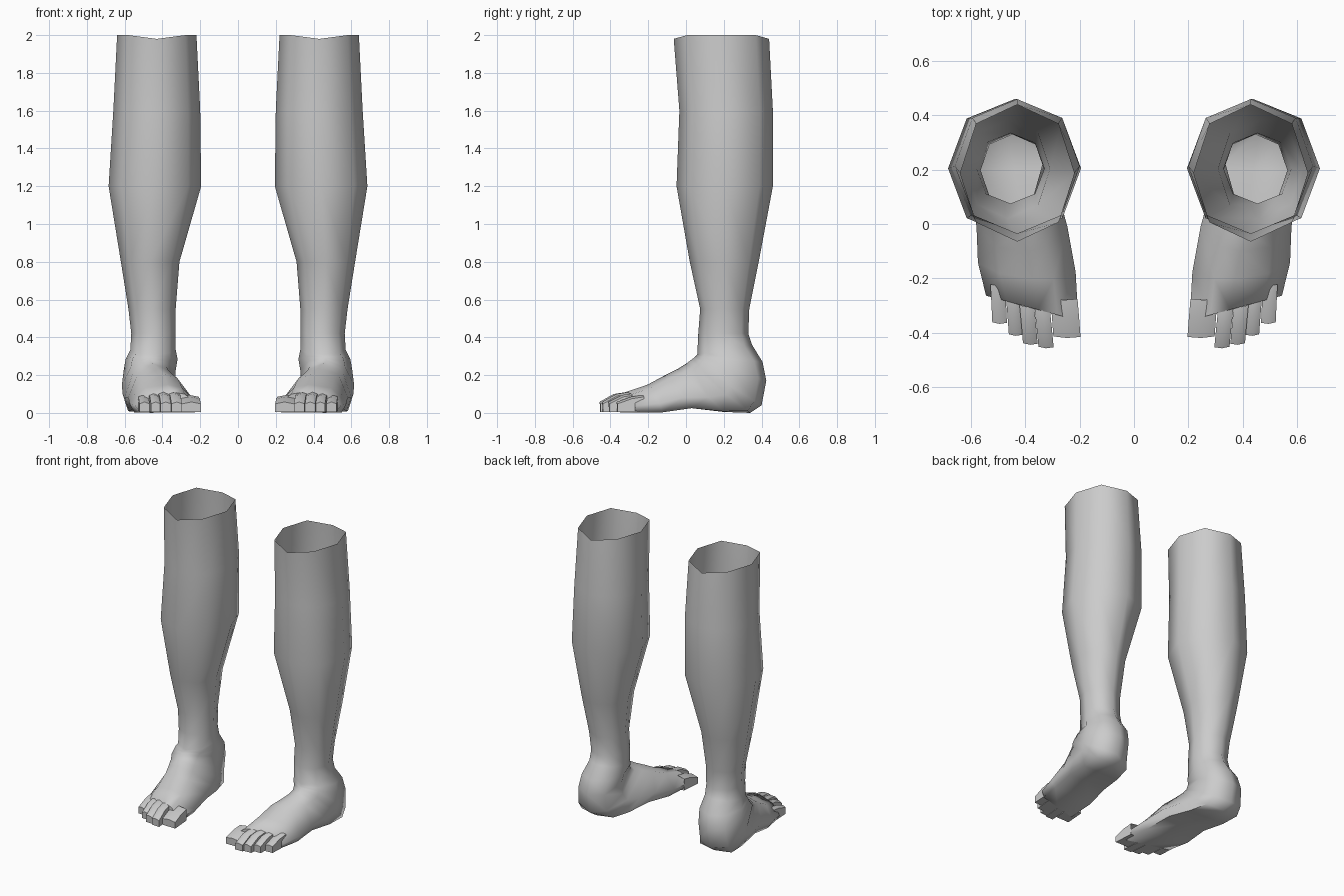
import bpy, bmesh, math

if "Cube" in bpy.data.objects:
    bpy.data.objects.remove(bpy.data.objects["Cube"])


def loft(bm, rings, cap_end=False):
    """Skin a list of equal-length point rings; optionally close the last one."""
    loops = [[bm.verts.new(p) for p in ring] for ring in rings]
    for a, b in zip(loops, loops[1:]):
        n = len(a)
        for i in range(n):
            bm.faces.new((a[i], a[(i + 1) % n], b[(i + 1) % n], b[i]))
    if cap_end:
        bm.faces.new(loops[-1])


def finish(name, bm, angle):
    """Make the object, mirror it to the other side and shade it."""
    bmesh.ops.recalc_face_normals(bm, faces=bm.faces)
    mesh = bpy.data.meshes.new(name)
    bm.to_mesh(mesh)
    bm.free()
    ob = bpy.data.objects.new(name, mesh)
    bpy.context.collection.objects.link(ob)
    ob.modifiers.new("mirror", 'MIRROR').use_mirror_merge = False
    bpy.ops.object.select_all(action='DESELECT')
    ob.select_set(True)
    bpy.context.view_layer.objects.active = ob
    bpy.ops.object.shade_smooth_by_angle(angle=math.radians(angle))


# Eight-sided section: u across, v from front/top to back/bottom
ROUND = [(0, 0), (.72, .14), (1, .5), (.72, .86), (0, 1)]
SOLE = [(-.12, 0), (.55, .12), (1, .68), (.86, 1), (0, 1)]


def section(fy, fz, by, bz, x0, x1, flat=0, skew=0):
    half = [(r[0] + (s[0] - r[0]) * flat, r[1] + (s[1] - r[1]) * flat)
            for r, s in zip(ROUND, SOLE)]
    outline = half + [(-u, v) for u, v in half[3:0:-1]]
    cx, w = (x0 + x1) / 2, (x1 - x0) / 2
    return [(cx + u * w, fy + (by - fy) * v + skew * u * w, fz + (bz - fz) * v)
            for u, v in outline]


# Shin and calf: height, front y, back y, inner x, outer x
shin = [
    (2.00, -.065, .44, .22, .64),
    (1.60, -.035, .46, .20, .66),
    (1.20, -.05, .46, .195, .685),
    (0.80, .02, .385, .31, .62),
    (0.55, .075, .335, .33, .58),
    (0.42, .065, .33, .33, .565),
]
# Heel and foot: top (y, z), bottom (y, z), inner x, outer x, flatness, skew
foot = [
    (.06, .31, .35, .36, .33, .57, 0, 0),
    (.05, .30, .405, .27, .32, .595, .1, 0),
    (.04, .29, .425, .17, .33, .605, .2, 0),
    (.02, .275, .40, .04, .33, .615, .3, 0),
    (0, .26, .34, 0, .31, .61, .7, 0),
    (-.04, .235, .20, .005, .28, .60, .9, 0),
    (-.10, .205, .03, .025, .245, .58, 1, 0),
    (-.20, .15, -.14, .003, .215, .575, 1, .1),
    (-.31, .112, -.31, .003, .205, .545, 1, .27),
]
rings = [section(f, z, b, z, x0, x1) for z, f, b, x0, x1 in shin]
for i in (0, 4):                       # rim dips at front and back
    x, y, z = rings[0][i]
    rings[0][i] = (x, y, z - .02)
rings += [section(*r) for r in foot]
bm = bmesh.new()
loft(bm, rings, cap_end=True)
finish("leg_and_foot", bm, 70)

# Toes: base x, tip x, tip y, half width, base height
bm = bmesh.new()
for bx, tx, ty, w, h in [(.258, .247, -.42, .05, .085),
                         (.338, .324, -.458, .028, .10),
                         (.395, .382, -.445, .027, .10),
                         (.447, .436, -.412, .025, .095),
                         (.502, .495, -.368, .027, .085)]:
    toe = []
    for t, dy, top in [(0, .14, h + .01), (.5, .075, h), (1, 0, .058)]:
        x = bx + (tx - bx) * t
        toe.append([(x - w, ty + dy + .004, .005), (x + w, ty + dy - .004 + .01, .005),
                    (x + w, ty + dy + .006, top - .01), (x, ty + dy, top),
                    (x - w, ty + dy + .004, top - .01)])
    loft(bm, toe, cap_end=True)
finish("toes", bm, 50)
